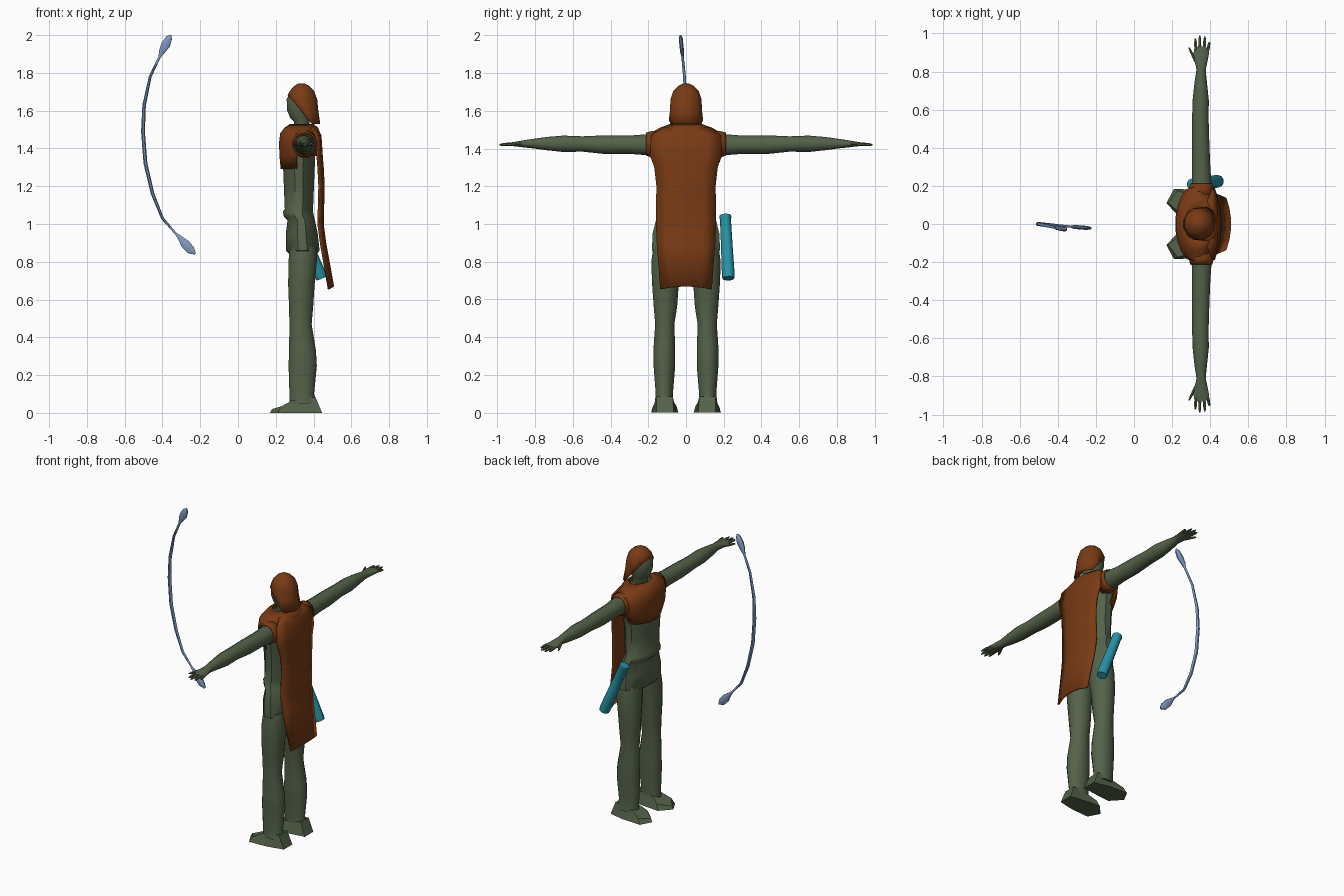
import bpy, bmesh, math
from mathutils import Vector as V


def material(name, rgb):
    m = bpy.data.materials.new(name)
    m.diffuse_color = (*rgb, 1)
    return m


GREEN = material("moss green", (0.088, 0.122, 0.067))
BROWN = material("rust brown", (0.19, 0.043, 0.007))
TEAL = material("teal", (0.02, 0.29, 0.38))
BLUE = material("steel blue", (0.22, 0.33, 0.55))


def finish(name, bm, mat, thick=0, angle=45):
    bmesh.ops.recalc_face_normals(bm, faces=bm.faces[:])
    me = bpy.data.meshes.new(name)
    bm.to_mesh(me)
    bm.free()
    me.materials.append(mat)
    ob = bpy.data.objects.new(name, me)
    bpy.context.collection.objects.link(ob)
    bpy.ops.object.select_all(action='DESELECT')
    ob.select_set(True)
    bpy.context.view_layer.objects.active = ob
    if thick:
        mod = ob.modifiers.new("thickness", 'SOLIDIFY')
        mod.thickness = thick
    bpy.ops.object.shade_smooth_by_angle(angle=math.radians(angle))
    return ob


def loft_bm(rings, n=12, caps=True):
    """Skin elliptical rings given as (centre, half axis, half axis)."""
    bm = bmesh.new()
    rows = []
    for c, u, v in rings:
        rows.append([bm.verts.new(c + u * math.cos(2 * math.pi * (i + .5) / n)
                                  + v * math.sin(2 * math.pi * (i + .5) / n)) for i in range(n)])
    for a, b in zip(rows, rows[1:]):
        for i in range(n):
            j = (i + 1) % n
            bm.faces.new((a[i], a[j], b[j], b[i]))
    if caps:
        bm.faces.new(rows[0])
        bm.faces.new(rows[-1])
    return bm


def upright(rows):
    """Rows of z, x min, x max, y min, y max."""
    return [(V(((a + b) / 2, (c + d) / 2, z)), V(((b - a) / 2, 0, 0)), V((0, (d - c) / 2, 0)))
            for z, a, b, c, d in rows]


def tube(points):
    """Points of x, y, z, in-plane radius, sideways radius."""
    out = []
    for i, p in enumerate(points):
        t = V(points[min(i + 1, len(points) - 1)][:3]) - V(points[max(i - 1, 0)][:3])
        u = V((0, 1, 0)) if abs(t.y) < 0.8 * t.length else V((0, 0, 1))
        w = t.cross(u).normalized()
        out.append((V(p[:3]), w * p[3], t.cross(w).normalized() * p[4]))
    return out


def sym(rows):
    return upright([(z, a, b, -h, h) for z, a, b, h in rows])


# Torso with belt and skirt
finish("torso", loft_bm(sym([
    (0.84, 0.27, 0.42, 0.16), (0.86, 0.25, 0.435, 0.187), (0.95, 0.25, 0.425, 0.183),
    (1.02, 0.26, 0.41, 0.165), (1.04, 0.24, 0.405, 0.157), (1.065, 0.235, 0.40, 0.15),
    (1.08, 0.245, 0.40, 0.145), (1.2, 0.24, 0.405, 0.145), (1.32, 0.235, 0.41, 0.155),
    (1.42, 0.24, 0.415, 0.165), (1.49, 0.27, 0.40, 0.14), (1.52, 0.30, 0.38, 0.06)])), GREEN)

# Neck and head
finish("head", loft_bm(sym([
    (1.48, 0.29, 0.38, 0.055), (1.54, 0.295, 0.38, 0.055), (1.56, 0.275, 0.385, 0.06),
    (1.60, 0.258, 0.40, 0.07), (1.66, 0.255, 0.405, 0.075), (1.70, 0.275, 0.395, 0.06),
    (1.725, 0.31, 0.36, 0.03)])), GREEN)

# Hood, cut open at the face
bm = loft_bm(sym([
    (1.53, 0.28, 0.438, 0.097), (1.60, 0.262, 0.428, 0.088), (1.66, 0.25, 0.422, 0.085),
    (1.705, 0.272, 0.405, 0.07), (1.73, 0.295, 0.38, 0.045), (1.745, 0.32, 0.35, 0.015)]), 12)
bmesh.ops.delete(bm, geom=[f for f in bm.faces if f.calc_center_median().z < 1.531], context='FACES')
bmesh.ops.bisect_plane(bm, geom=bm.verts[:] + bm.edges[:] + bm.faces[:],
                       plane_co=(0.255, 0, 1.69), plane_no=(-0.16, 0, -0.14), clear_outer=True)
finish("hood", bm, BROWN, 0.006)

# Shoulder mantle, with a bib hanging at the front
bm = loft_bm(sym([
    (1.29, 0.225, 0.43, 0.15), (1.36, 0.218, 0.435, 0.195), (1.43, 0.216, 0.438, 0.205),
    (1.48, 0.222, 0.437, 0.195), (1.51, 0.245, 0.425, 0.14), (1.53, 0.275, 0.40, 0.085)]),
    20, caps=False)
bmesh.ops.delete(bm, context='FACES', geom=[
    f for f in bm.faces if f.calc_center_median().z < 1.35 and f.calc_center_median().x > 0.31])
finish("mantle", bm, BROWN, 0.008)

# Back cape
bm = bmesh.new()
rows = []
for z, x, h in [(1.515, 0.415, 0.12), (1.47, 0.443, 0.185), (1.36, 0.45, 0.19), (1.3, 0.455, 0.168),
                (1.2, 0.46, 0.157), (1.0, 0.455, 0.16), (0.9, 0.468, 0.155), (0.67, 0.51, 0.137)]:
    rows.append([bm.verts.new((x - 0.025 * t * t, t * h, z - (0.015 * t * t if z < 0.7 else 0)))
                 for t in (-1, -0.6, -0.2, 0.2, 0.6, 1)])
for a, b in zip(rows, rows[1:]):
    for i in range(5):
        bm.faces.new((a[i], a[i + 1], b[i + 1], b[i]))
finish("cape", bm, BROWN, 0.01)

# Limbs, mirrored across the body
for s, side in ((1, "left"), (-1, "right")):
    leg = [(0.05, 0.27, 0.42, 0.065, 0.168), (0.10, 0.27, 0.405, 0.068, 0.162),
           (0.25, 0.265, 0.42, 0.055, 0.174), (0.33, 0.268, 0.415, 0.055, 0.175),
           (0.47, 0.27, 0.392, 0.06, 0.165), (0.56, 0.268, 0.40, 0.045, 0.173),
           (0.68, 0.263, 0.408, 0.036, 0.182), (0.80, 0.265, 0.42, 0.015, 0.187),
           (0.88, 0.27, 0.42, 0.01, 0.175)]
    finish(side + "_leg", loft_bm(upright([(z, a, b, s * c, s * d) for z, a, b, c, d in leg])), GREEN)

    # Boot: flat sole outline bridged to a sloping upper
    sole = [(.17, .11), (.235, .04), (.34, .05), (.445, .065), (.445, .155), (.34, .178), (.21, .185)]
    upper = [(.18, .11, .02), (.25, .05, .035), (.285, .07, .065), (.41, .07, .085),
             (.41, .155, .085), (.285, .155, .065), (.23, .175, .035)]
    bm = bmesh.new()
    lo = [bm.verts.new((x, s * y, 0)) for x, y in sole]
    hi = [bm.verts.new((x, s * y, z)) for x, y, z in upper]
    bm.faces.new(lo)
    bm.faces.new(hi)
    for i in range(7):
        j = (i + 1) % 7
        bm.faces.new((lo[i], lo[j], hi[j], hi[i]))
    finish(side + "_foot", bm, GREEN, angle=25)

    # Arm and palm: y, x centre, z centre, x radius, z radius
    arm = [(0.10, .35, 1.42, .055, .06), (0.2, .355, 1.42, .054, .058), (0.3, .352, 1.42, .05, .05),
           (0.42, .35, 1.42, .047, .052), (0.55, .348, 1.424, .045, .042),
           (0.65, .35, 1.425, .044, .045), (0.74, .35, 1.426, .034, .036),
           (0.81, .352, 1.426, .025, .026), (0.85, .352, 1.425, .034, .021),
           (0.89, .352, 1.424, .042, .015), (0.925, .356, 1.423, .040, .010)]
    finish(side + "_arm", loft_bm([(V((x, s * y, z)), V((a, 0, 0)), V((0, 0, b)))
                                   for y, x, z, a, b in arm]), GREEN)
    # Fingers and thumb: base x, base y, tip x, tip y
    for k, (bx, by, tx, ty) in enumerate([(.325, .91, .322, .972), (.345, .91, .345, .988),
                                          (.367, .91, .372, .983), (.387, .91, .396, .955),
                                          (.325, .85, .289, .925)]):
        finish(side + ("_thumb" if k == 4 else "_finger_%d" % (k + 1)), loft_bm(
            [(V((bx + (tx - bx) * t, s * (by + (ty - by) * t), 1.424 - 0.004 * t)),
              V((r, 0, 0)), V((0, 0, r))) for t, r in ((0, .010), (.75, .008), (1, .004))], 6), GREEN)

    # Short sleeve around the shoulder
    finish(side + "_sleeve", loft_bm([(V((.353, s * y, 1.423)), V((a, 0, 0)), V((0, 0, b)))
                                      for y, a, b in ((.14, .07, .075), (.19, .066, .07),
                                                      (.212, .06, .063))], 12, caps=False),
           BROWN, 0.005)

# Quiver slung on the hip, with a raised rim
a, b = V((0.305, 0.208, 1.045)), V((0.443, 0.225, 0.712))
finish("quiver", loft_bm(tube([(*a.lerp(b, t), r, r) for t, r in (
    (0, .024), (.005, .031), (.04, .032), (.06, .029), (.5, .031), (.96, .034), (1, .031))]), 10), TEAL)

# Bow: slim curved stave with flattened leaf-shaped tips
stave = [(-.355, 2.0, .004), (-.365, 1.985, .018), (-.382, 1.95, .026), (-.402, 1.915, .018),
         (-.415, 1.885, .007), (-.465, 1.78, .008), (-.497, 1.63, .010), (-.503, 1.49, .011),
         (-.49, 1.32, .011), (-.452, 1.16, .010), (-.40, 1.03, .008), (-.33, .95, .006),
         (-.31, .93, .012), (-.28, .895, .026), (-.25, .862, .024), (-.227, .842, .006)]
finish("bow", loft_bm(tube([
    (x, (-0.2 if z > 1.5 else -0.08) * (x + 0.505), z, r, min(r, .011)) for x, z, r in stave]), 8), BLUE)
